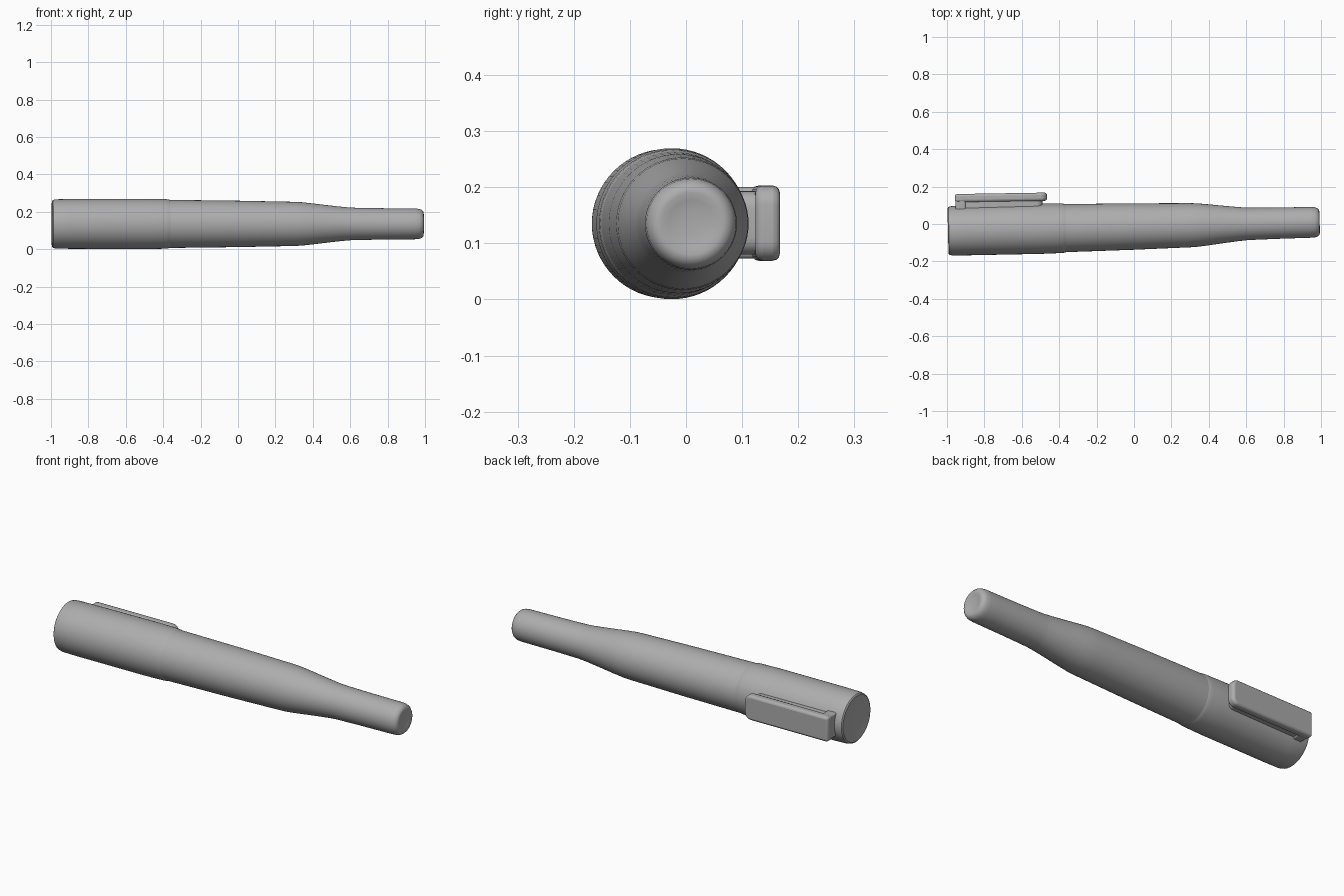
import bpy, bmesh, math
from mathutils import Matrix

if "Cube" in bpy.data.objects:
    bpy.data.objects.remove(bpy.data.objects["Cube"])

# The pen axis leans slightly in plan
AXIS = Matrix.Translation((0, -0.0135, 0.135)) @ Matrix.Rotation(0.0235, 4, 'Z')

# Mid-grey plastic for every part
GREY = bpy.data.materials.new("grey_plastic")
GREY.diffuse_color = (0.42, 0.42, 0.42, 1)
GREY.use_nodes = True
GREY.node_tree.nodes["Principled BSDF"].inputs["Base Color"].default_value = GREY.diffuse_color


def finish(name, bm, angle=40):
    bmesh.ops.recalc_face_normals(bm, faces=bm.faces)
    me = bpy.data.meshes.new(name)
    bm.to_mesh(me)
    bm.free()
    me.materials.append(GREY)
    ob = bpy.data.objects.new(name, me)
    bpy.context.collection.objects.link(ob)
    bpy.ops.object.select_all(action='DESELECT')
    ob.select_set(True)
    bpy.context.view_layer.objects.active = ob
    bpy.ops.object.shade_smooth_by_angle(angle=math.radians(angle))
    return ob


def lathe(name, profile, sides=64):
    """Revolve (x, radius) points around the pen axis."""
    bm = bmesh.new()
    vs = [bm.verts.new((x, 0, r)) for x, r in profile]
    edges = [bm.edges.new(p) for p in zip(vs, vs[1:])]
    bmesh.ops.spin(bm, geom=vs + edges, cent=(0, 0, 0), axis=(1, 0, 0),
                   angle=2 * math.pi, steps=sides)
    bmesh.ops.remove_doubles(bm, verts=bm.verts, dist=0.0001)
    bm.transform(AXIS)
    return finish(name, bm)


def slab(name, x0, x1, z0, z1, y0, y1, radii, bevel, lift=0.0):
    """Rounded plate in the XZ plane, thick in y; lift raises the x1 end.
    radii = corner radius at the x0 end and at the x1 end."""
    bm = bmesh.new()
    ra, rb = radii
    corners = [(x1 - rb, z1 - rb, rb, 0), (x0 + ra, z1 - ra, ra, 90),
               (x0 + ra, z0 + ra, ra, 180), (x1 - rb, z0 + rb, rb, 270)]
    pts = []
    for cx, cz, r, start in corners:
        for i in range(7):
            a = math.radians(start + 15 * i)
            pts.append((cx + r * math.cos(a), cz + r * math.sin(a)))
    face = bm.faces.new([bm.verts.new((x, y0, z)) for x, z in pts])
    ext = bmesh.ops.extrude_face_region(bm, geom=[face])
    top = [g for g in ext['geom'] if isinstance(g, bmesh.types.BMVert)]
    bmesh.ops.translate(bm, verts=top, vec=(0, y1 - y0, 0))
    for v in bm.verts:
        v.co.y += lift * (v.co.x - x0) / (x1 - x0)
    ob = finish(name, bm)
    mod = ob.modifiers.new("soft_edges", 'BEVEL')
    mod.width = bevel
    mod.segments = 3
    mod.limit_method = 'ANGLE'
    mod.angle_limit = math.radians(40)
    return ob


# Cap with a slightly dished end and a small step at its rim
lathe("cap", [(-0.984, 0), (-0.985, 0.05), (-0.989, 0.09), (-0.994, 0.112),
              (-0.995, 0.121), (-0.990, 0.128), (-0.975, 0.1315),
              (-0.9, 0.133), (-0.5, 0.1345), (-0.39, 0.1325),
              (-0.375, 0.131), (-0.365, 0.1285)])

# Barrel tapering into a shoulder
lathe("barrel", [(-0.365, 0.1285), (-0.2, 0.1265), (0, 0.124), (0.2, 0.120),
                 (0.3, 0.1180), (0.34, 0.116), (0.40, 0.1095), (0.47, 0.101),
                 (0.54, 0.0930), (0.585, 0.0885), (0.60, 0.0875)])

# Narrow tail with a rounded, faintly dimpled end
lathe("tail", [(0.60, 0.0875), (0.62, 0.0865), (0.75, 0.084), (0.9, 0.0825),
               (0.95, 0.082), (0.97, 0.080), (0.982, 0.075), (0.991, 0.066),
               (0.993, 0.055), (0.989, 0.042), (0.986, 0.02), (0.986, 0)])

# Clip: outer plate, recessed web below it, and a foot at the cap end
slab("clip_plate", -0.958, -0.465, 0.069, 0.203, 0.116, 0.160,
     (0.014, 0.035), 0.013, 0.008)
slab("clip_web", -0.93, -0.49, 0.080, 0.193, 0.072, 0.125,
     (0.012, 0.03), 0.004, 0.004)
slab("clip_foot", -0.955, -0.90, 0.073, 0.200, 0.066, 0.128,
     (0.01, 0.01), 0.006)
